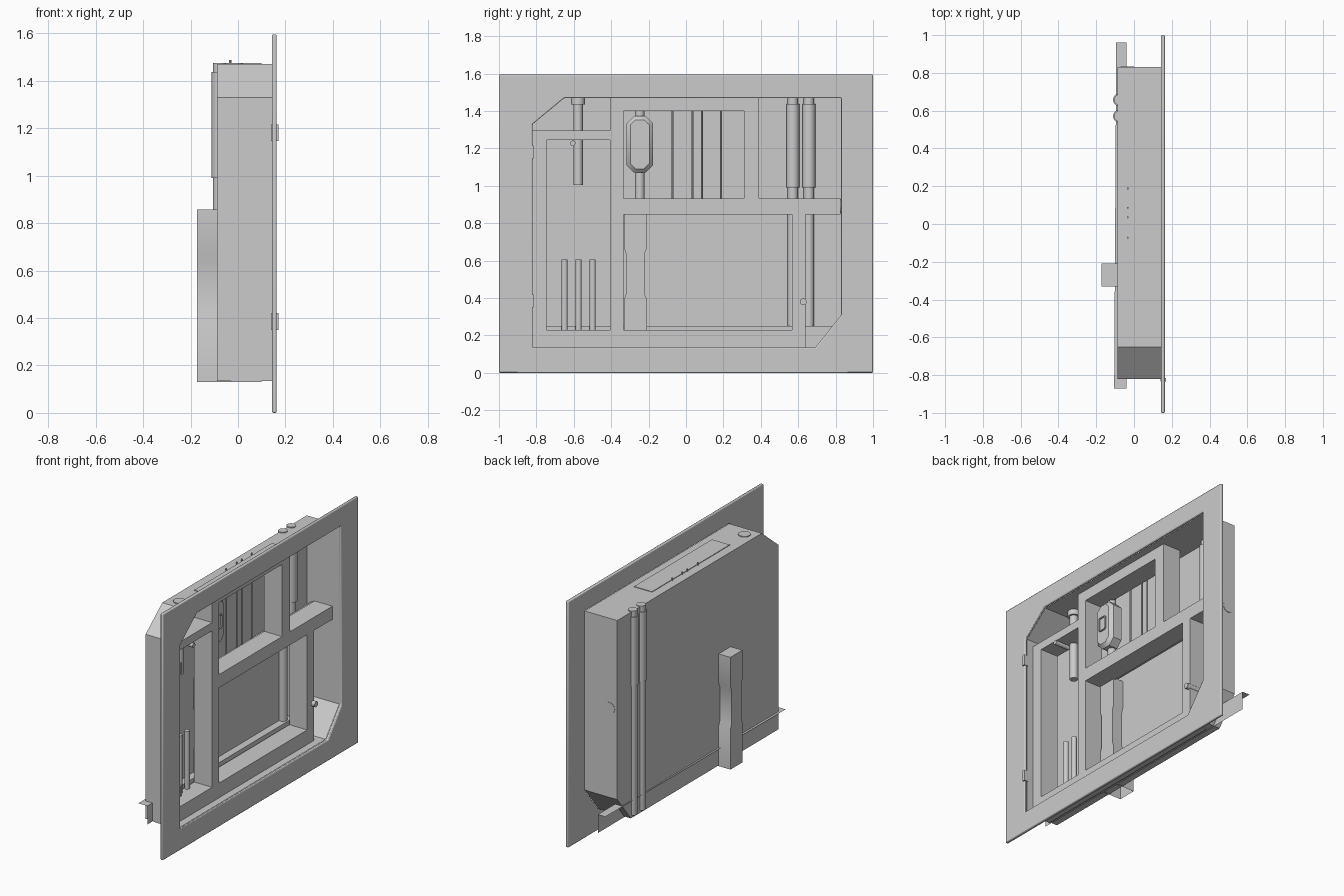
import bpy, bmesh, math
from mathutils import Vector, Matrix

if "Cube" in bpy.data.objects:
    bpy.data.objects.remove(bpy.data.objects["Cube"])


def finish(ob, bevel=0):
    bpy.context.view_layer.objects.active = ob
    for o in bpy.context.selected_objects:
        o.select_set(False)
    ob.select_set(True)
    if bevel:
        m = ob.modifiers.new("bevel", 'BEVEL')
        m.width, m.segments, m.limit_method = bevel, 2, 'ANGLE'
    bpy.ops.object.shade_smooth_by_angle(angle=math.radians(35))
    return ob


def from_bm(name, bm, bevel=0):
    me = bpy.data.meshes.new(name)
    bm.to_mesh(me)
    bm.free()
    ob = bpy.data.objects.new(name, me)
    bpy.context.collection.objects.link(ob)
    return finish(ob, bevel)


def plate(name, loops, x0, x1):
    """Flat plate in the YZ plane, from an outline plus holes."""
    cu = bpy.data.curves.new(name, 'CURVE')
    cu.dimensions, cu.fill_mode, cu.extrude = '2D', 'BOTH', (x1 - x0) / 2
    for pts in loops:
        s = cu.splines.new('POLY')
        s.points.add(len(pts) - 1)
        for p, (y, z) in zip(s.points, pts):
            p.co = (y, z, 0, 1)
        s.use_cyclic_u = True
    tmp = bpy.data.objects.new(name + "_curve", cu)
    bpy.context.collection.objects.link(tmp)
    bpy.context.view_layer.update()
    bm = bmesh.new()
    me = tmp.evaluated_get(bpy.context.evaluated_depsgraph_get()).to_mesh()
    bm.from_mesh(me)
    bpy.data.objects.remove(tmp)
    for v in bm.verts:
        v.co = (v.co.z + (x0 + x1) / 2, v.co.x, v.co.y)
    bmesh.ops.remove_doubles(bm, verts=bm.verts, dist=1e-5)
    bmesh.ops.recalc_face_normals(bm, faces=bm.faces)
    return from_bm(name, bm)


def rect(y0, y1, z0, z1):
    return [(y0, z0), (y1, z0), (y1, z1), (y0, z1)]


def prism(name, pts, x0, x1, front=True, inset=None, skip_down=False):
    """Extrude a YZ outline from x0 to x1; front cap and lower faces optional."""
    bm = bmesh.new()
    a = [bm.verts.new((x0, y, z)) for y, z in pts]
    b = [bm.verts.new((x1, y, z)) for y, z in pts]
    bm.faces.new(a[::-1])
    n = len(pts)
    for i in range(n):
        j = (i + 1) % n
        if not (skip_down and i == 0):
            bm.faces.new((a[i], a[j], b[j], b[i]))
    if front:
        f = bm.faces.new(b)
        if inset:
            bm.normal_update()
            bmesh.ops.inset_region(bm, faces=[f], thickness=inset, depth=inset)
    return from_bm(name, bm)


def rod(name, a, b, r, n=20):
    a, b = Vector(a), Vector(b)
    d = b - a
    mat = Matrix.Translation((a + b) / 2) @ d.to_track_quat('Z', 'Y').to_matrix().to_4x4()
    bm = bmesh.new()
    bmesh.ops.create_cone(bm, cap_ends=True, segments=n, radius1=r, radius2=r,
                          depth=d.length, matrix=mat)
    return from_bm(name, bm)


def octagon(yc, zc, hy, hz, c):
    return [(yc - hy + c, zc - hz), (yc + hy - c, zc - hz), (yc + hy, zc - hz + c),
            (yc + hy, zc + hz - c), (yc + hy - c, zc + hz), (yc - hy + c, zc + hz),
            (yc - hy, zc + hz - c), (yc - hy, zc - hz + c)]


# wall flange with the recess opening, and the recessed tub behind it
opening = [(-.82, .135), (.69, .135), (.83, .31), (.83, 1.47), (-.65, 1.47), (-.82, 1.33)]
flange = plate("wall_flange", [rect(-1, 1, 0, 1.595), opening], .143, .163)
finish(flange, .006)
prism("recess_tub", opening, -.088, .145, front=False)

# inner frame with three windows
plate("inner_frame", [
    [(-.82, .13), (.638, .13), (.638, .847), (.826, .847), (.826, .933), (.391, .933),
     (.391, 1.474), (-.405, 1.474), (-.405, 1.297), (-.82, 1.297)],
    rect(-.745, -.405, .23, 1.244),
    rect(-.335, .568, .23, .847),
    rect(-.335, .311, .933, 1.40)], -.03, .098)

# paired pipes on the back wall, with thicker sleeves
for y in (.571, .657):
    rod("back_pipe", (-.078, y, .15), (-.078, y, 1.475), .028)
    rod("back_pipe_sleeve", (-.076, y, .99), (-.076, y, 1.437), .035)

# short hanging pipe with collar, and its three slim neighbours below
rod("hanging_pipe", (-.015, -.577, 1.005), (-.015, -.577, 1.44), .025)
rod("hanging_pipe_collar", (-.015, -.577, 1.435), (-.015, -.577, 1.475), .037)
for y in (-.649, -.574, -.499):
    rod("lower_tube", (-.015, y, .16), (-.015, y, .605), .016)

# thin wires in the upper window
for y in (-.072, .035, .085, .188):
    rod("thin_wire", (-.033, y, .9), (-.033, y, 1.487), .005, 10)

# horizontal pipe hidden behind the middle bar
rod("cross_pipe", (-.035, -.33, .89), (-.035, .833, .89), .036)

# switch housing on its conduit
rod("switch_conduit", (-.035, -.247, .9), (-.035, -.247, 1.44), .025)
prism("switch_housing", octagon(-.247, 1.222, .071, .151, .04), -.05, .012, inset=.022)
plate("switch_bezel", [octagon(-.25, 1.225, .030, .047, .008),
                       octagon(-.25, 1.225, .024, .041, .006)], .03, .042)

# waisted column piercing the back wall, open at the bottom
prism("waisted_column", [
    (-.332, .13), (-.209, .13), (-.209, .39), (-.22, .42), (-.22, .64), (-.209, .67),
    (-.209, .857), (-.332, .857), (-.332, .67), (-.322, .64), (-.322, .42), (-.332, .39)],
    -.172, -.016, skip_down=True)

# folded sheet running along the base
bm = bmesh.new()
ends = [[bm.verts.new(p) for p in ((xb, y, .25), (-.04, y, .25), (-.04, y, .13))]
        for y, xb in ((-.87, -.105), (.96, -.094))]
for i in range(2):
    bm.faces.new((ends[0][i], ends[0][i + 1], ends[1][i + 1], ends[1][i]))
from_bm("base_sheet", bm)

# latch pegs
rod("upper_peg", (0, -.605, 1.228), (.108, -.605, 1.228), .014)
rod("lower_peg", (.03, .627, .38), (.122, .627, .38), .018)

# door hinges on the flange edge
for z in (1.145, .35):
    prism("hinge", rect(-.833, -.815, z, z + .07), .14, .17)
